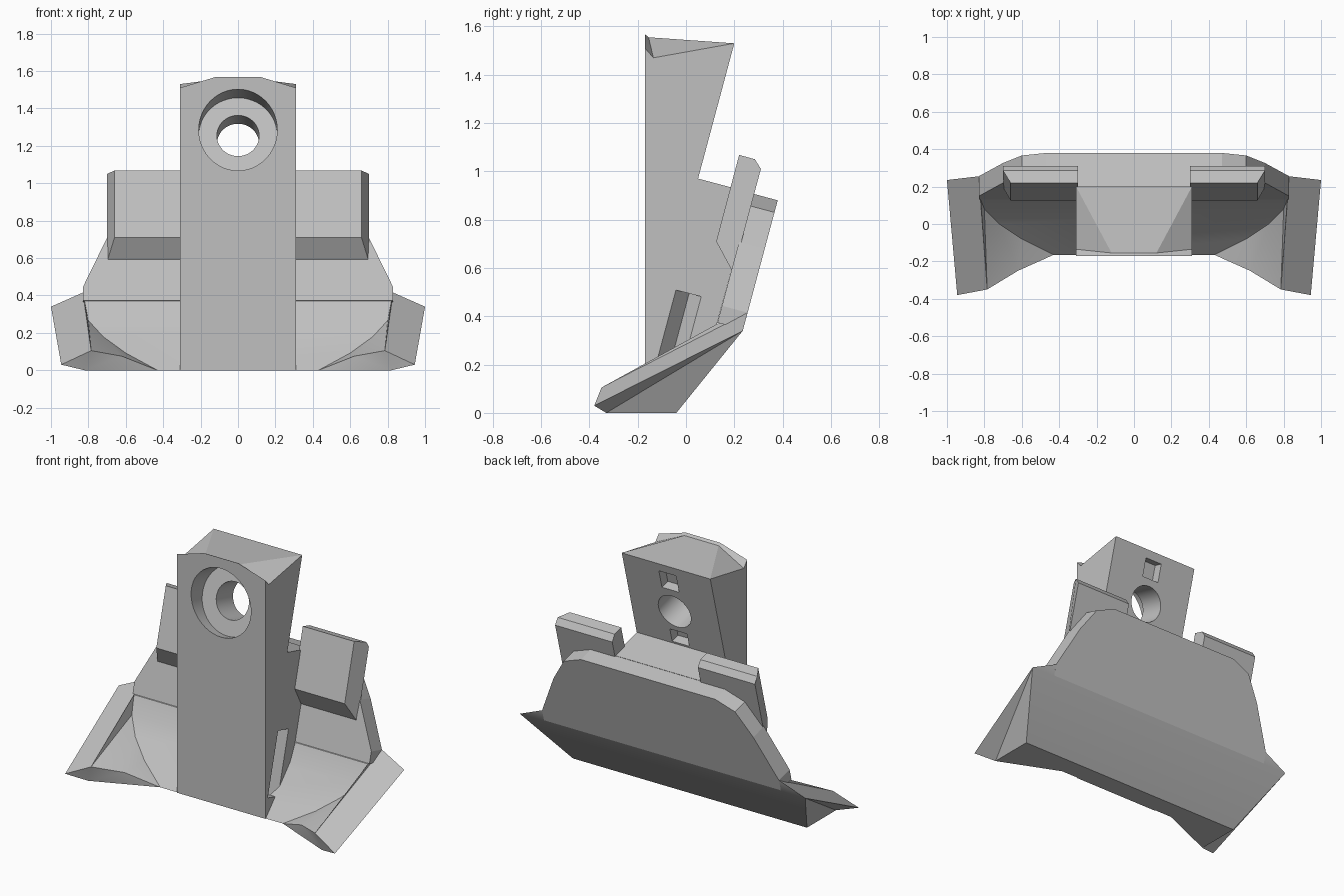
import bpy, bmesh, math
from mathutils import Matrix, Vector

cube = bpy.data.objects.get("Cube")
if cube:
    bpy.data.objects.remove(cube, do_unlink=True)

TILT = math.radians(15)
LEAN = math.tan(TILT)

grey = bpy.data.materials.new("plain_grey")
grey.use_nodes = True
grey.diffuse_color = (0.53, 0.53, 0.53, 1)
grey.node_tree.nodes["Principled BSDF"].inputs["Base Color"].default_value = (0.53, 0.53, 0.53, 1)


def finish(name, bm):
    """Turn a bmesh into a grey object with consistent normals."""
    bmesh.ops.recalc_face_normals(bm, faces=bm.faces[:])
    mesh = bpy.data.meshes.new(name)
    bm.to_mesh(mesh)
    bm.free()
    mesh.materials.append(grey)
    obj = bpy.data.objects.new(name, mesh)
    bpy.context.collection.objects.link(obj)
    return obj


def smooth(obj, angle):
    bpy.ops.object.select_all(action="DESELECT")
    obj.select_set(True)
    bpy.context.view_layer.objects.active = obj
    bpy.ops.object.shade_smooth_by_angle(angle=math.radians(angle))


def loft(name, ring_a, ring_b):
    """Closed solid between two matching rings."""
    bm = bmesh.new()
    a = [bm.verts.new(p) for p in ring_a]
    b = [bm.verts.new(p) for p in ring_b]
    bm.faces.new(a)
    bm.faces.new(b)
    for i in range(len(a)):
        j = (i + 1) % len(a)
        bm.faces.new((a[i], a[j], b[j], b[i]))
    return finish(name, bm)


def named_mesh(name, points, side_faces, cross_faces):
    """Mirror-symmetric solid: side faces are repeated, cross faces span both sides."""
    bm = bmesh.new()
    v = {}
    for key, (x, y, z) in points.items():
        v[key, 1] = bm.verts.new((x, y, z))
        v[key, -1] = bm.verts.new((-x, y, z))
    for face in side_faces:
        for s in (1, -1):
            bm.faces.new([v[k, s] for k in face.split()])
    for face in cross_faces:
        keys = face.split()
        bm.faces.new([v[k, 1] for k in keys] + [v[k, -1] for k in reversed(keys)])
    return finish(name, bm)


# Spreading base with two wings and a hollowed front
base = named_mesh("base", {
    "toe": (0.43, -0.165, 0), "arc1": (0.6, -0.08, 0.092), "arc2": (0.72, 0, 0.179),
    "arc3": (0.8, 0.08, 0.266), "arc4": (0.82, 0.13, 0.369),
    "crest": (0.83, 0.255, 0.415), "tip": (1, 0.235, 0.34),
    "nose": (0.945, -0.38, 0.03), "inner": (0.785, -0.35, 0.105),
    "mid": (0.62, -0.25, 0.075), "foot": (0.82, -0.33, 0), "heel": (0.82, -0.04, 0),
}, [
    "crest inner nose tip", "tip nose foot", "tip foot heel", "nose inner foot",
    "inner mid foot", "mid toe foot", "mid arc1 toe", "mid arc2 arc1",
    "inner arc2 mid", "inner arc3 arc2", "inner arc4 arc3", "inner crest arc4",
], [
    "toe arc1 arc2 arc3", "arc3 arc4", "arc4 crest", "crest tip", "tip heel", "heel foot toe",
])
smooth(base, 25)

# Leaning back plate
half = [(0.83, 0.345), (0.83, 0.415), (0.7, 0.68), (0.6, 0.83), (0.47, 0.88)]
outline = half + [(-x, z) for x, z in reversed(half)]
back_ring = [Vector((x, 0.235 + (z - 0.34) * LEAN, z)) for x, z in outline]
thickness = Vector((0, -math.cos(TILT), math.sin(TILT))) * 0.11
loft("back_plate", back_ring, [p + thickness for p in back_ring])

# Raised tabs on both sides of the post
tab = [(0.66, 0.125, 0.71), (0.66, 0.22, 1.068), (0.7, 0.285, 1.05),
       (0.7, 0.31, 1.01), (0.7, 0.195, 0.58)]
for s, side in ((1, "left"), (-1, "right")):
    loft(side + "_tab", [(s * x, y, z) for x, y, z in tab],
         [(s * 0.3, y, z) for x, y, z in tab])

# Upright post with a faceted top
W, R = 0.31, 0.12
post = named_mesh("post", {
    "front_low": (W, -0.17, 0), "front_top": (W, -0.17, 1.51), "lip": (W, -0.135, 1.47),
    "back_top": (W, 0.2, 1.53), "notch": (W, 0.05, 0.97), "shelf": (W, 0.275, 0.91),
    "spine": (W, 0.12, 0.34), "back_low": (W, -0.04, 0),
    "peak": (R, -0.17, 1.568), "ridge": (R, -0.155, 1.555),
}, [
    "front_low front_top lip back_top notch shelf spine back_low",
    "front_top peak ridge lip", "lip ridge back_top",
], [
    "front_low front_top peak", "peak ridge", "ridge back_top", "back_top notch",
    "notch shelf", "shelf spine", "spine back_low", "back_low front_low",
])


def cut(cutter):
    cutter.hide_render = True
    cutter.hide_set(True)
    mod = post.modifiers.new(cutter.name, "BOOLEAN")
    mod.operation = "DIFFERENCE"
    mod.solver = "EXACT"
    mod.object = cutter


lean = Matrix.Rotation(-TILT, 4, "X")
bore = Matrix.Translation((0, -0.17, 1.285)) @ lean


def bore_cutter(name, radius, start, end):
    bm = bmesh.new()
    place = bore @ Matrix.Translation((0, (start + end) / 2, 0)) @ Matrix.Rotation(math.pi / 2, 4, "X")
    bmesh.ops.create_cone(bm, cap_ends=True, segments=48, radius1=radius, radius2=radius,
                          depth=end - start, matrix=place)
    return finish(name, bm)


def slot_cutter(name, low, high):
    bm = bmesh.new()
    z = (low + high) / 2
    place = Matrix.Translation((0, 0.05 + (z - 0.97) * LEAN, z)) @ lean
    bmesh.ops.create_cube(bm, size=1, matrix=place @ Matrix.Diagonal((0.12, 0.12, high - low, 1)))
    return finish(name, bm)


# Stepped bolt hole and the two slots behind it
cut(bore_cutter("counterbore_cutter", 0.21, -0.2, 0.12))
cut(bore_cutter("hole_cutter", 0.113, 0.05, 0.6))
cut(slot_cutter("upper_slot_cutter", 1.36, 1.48))
cut(slot_cutter("lower_slot_cutter", 0.98, 1.07))

# V grooves low on the post sides
for s, side in ((1, "left"), (-1, "right")):
    top = [Vector((s * 0.33, -0.06, 0.513)), Vector((s * 0.33, 0.08, 0.477)),
           Vector((s * 0.25, 0.013, 0.495))]
    drop = Vector((0, -math.sin(TILT), -math.cos(TILT))) * 0.4
    cut(loft(side + "_groove_cutter", top, [p + drop for p in top]))

# Apply the cuts, then shade the round walls
bpy.ops.object.select_all(action="DESELECT")
post.select_set(True)
bpy.context.view_layer.objects.active = post
for mod in list(post.modifiers):
    bpy.ops.object.modifier_apply(modifier=mod.name)
for obj in list(bpy.data.objects):
    if obj.name.endswith("_cutter"):
        bpy.data.objects.remove(obj, do_unlink=True)
smooth(post, 20)
